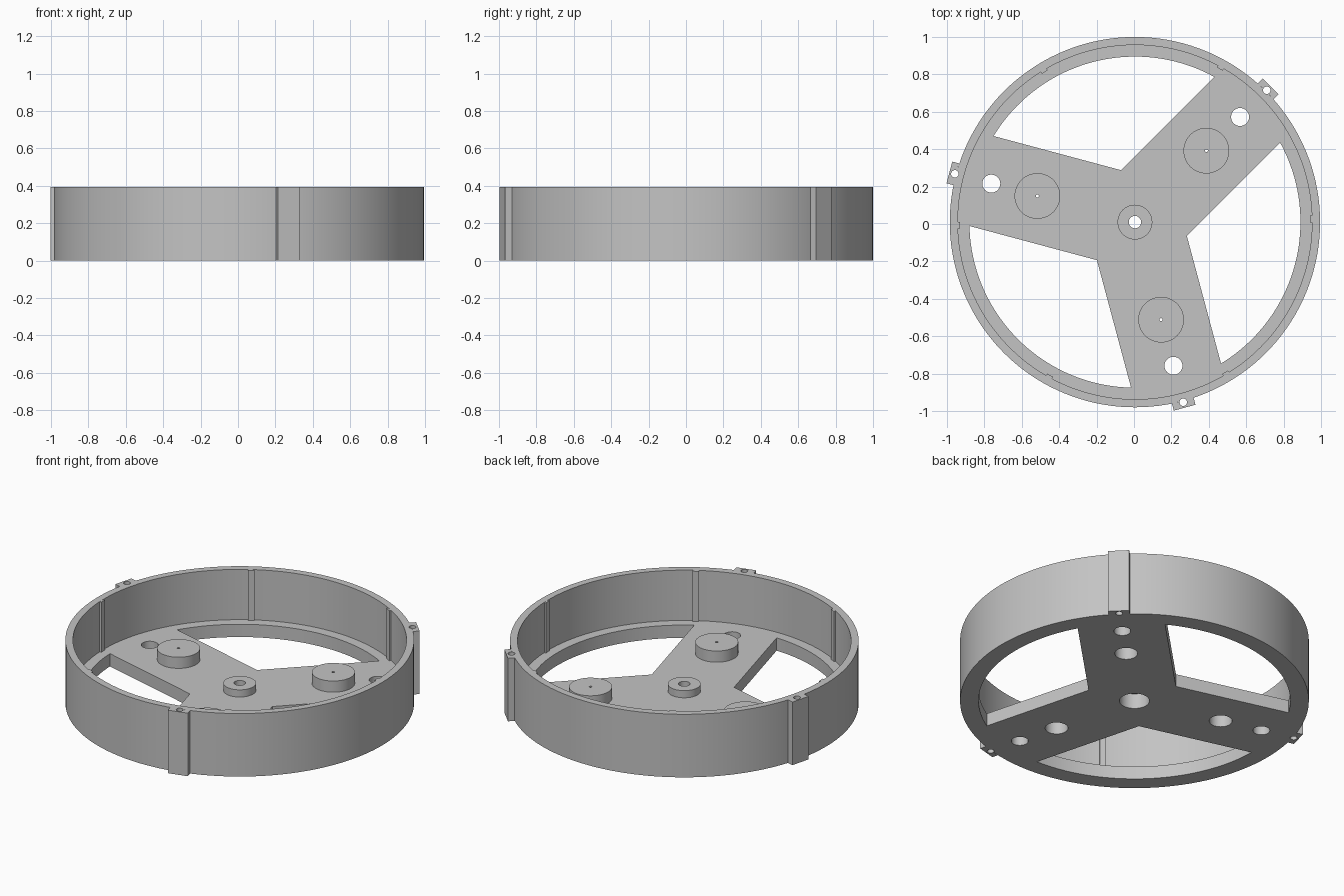
import bpy, bmesh
from math import sin, cos, asin, radians, degrees
from mathutils import Matrix

cube = bpy.data.objects.get("Cube")
if cube:
    bpy.data.objects.remove(cube, do_unlink=True)

# Main dimensions
CENTRE = Matrix.Translation((0.005, 0.01, 0))
HEIGHT, FLOOR = 0.395, 0.08
OUTER, WALL_IN, RIM_IN = 0.99, 0.947, 0.885
ARM_HALF = 0.249
ARMS = (45, 165, 285)

grey = bpy.data.materials.new("plain grey")
grey.use_nodes = True
grey.diffuse_color = (0.55, 0.55, 0.55, 1)
grey.node_tree.nodes["Principled BSDF"].inputs["Base Color"].default_value = grey.diffuse_color


def polar(r, deg):
    return r * cos(radians(deg)), r * sin(radians(deg))


def arc(r, start, end, steps):
    return [polar(r, start + (end - start) * i / steps) for i in range(steps + 1)]


def circle(r, x=0, steps=48):
    return [(px + x, py) for px, py in arc(r, 0, 360, steps)[:-1]]


def prism(bm, outline, z0, z1, turn=0):
    """Extrude a flat outline from z0 to z1, turned about the axis."""
    place = CENTRE @ Matrix.Rotation(radians(turn), 4, "Z")
    verts = [bm.verts.new(place @ Matrix.Translation((x, y, z0)).translation) for x, y in outline]
    base = bm.faces.new(verts)
    top = bmesh.ops.extrude_face_region(bm, geom=[base])["geom"]
    bmesh.ops.translate(bm, verts=[v for v in top if isinstance(v, bmesh.types.BMVert)],
                        vec=(0, 0, z1 - z0))


def make(name, *prisms):
    bm = bmesh.new()
    for p in prisms:
        prism(bm, *p)
    bmesh.ops.recalc_face_normals(bm, faces=bm.faces[:])
    mesh = bpy.data.meshes.new(name)
    bm.to_mesh(mesh)
    bm.free()
    mesh.materials.append(grey)
    obj = bpy.data.objects.new(name, mesh)
    bpy.context.collection.objects.link(obj)
    return obj


def select(obj):
    bpy.ops.object.select_all(action="DESELECT")
    obj.select_set(True)
    bpy.context.view_layer.objects.active = obj


def cut(obj, cutter):
    mod = obj.modifiers.new("cut", "BOOLEAN")
    mod.operation, mod.solver, mod.object = "DIFFERENCE", "EXACT", cutter
    mod.use_self = True
    select(obj)
    bpy.ops.object.modifier_apply(modifier=mod.name)


# Cutters: inner cavity, three windows, and all the holes
cavity = make("cavity_cutter", (circle(WALL_IN, 0, 144), FLOOR, 1))
edge = degrees(asin(ARM_HALF / RIM_IN))
window = [polar(ARM_HALF / sin(radians(60)), 60)] + arc(RIM_IN, edge, 120 - edge, 40)
windows = make("window_cutter", *[(window, -0.1, 0.2, a) for a in ARMS])
holes = [(circle(0.033), -0.1, 0.3), (circle(0.085), -0.1, 0.095)]
for a in ARMS:
    holes += [(circle(0.065, 0.54), -0.1, 0.12, a),         # pocket under boss
              (circle(0.008, 0.54, 12), -0.05, 0.3, a),     # pin hole
              (circle(0.048, 0.795), -0.1, 0.3, a),         # arm hole
              (circle(0.02, 0.997, 24), -0.1, 1, a)]        # lug hole
hole_cutter = make("hole_cutter", *holes)
cutters = (cavity, windows, hole_cutter)

# Drum with three-armed floor
drum = make("drum", (circle(OUTER, 0, 144), 0, HEIGHT))
cut(drum, cavity)
cut(drum, windows)

# Raised hub and arm bosses
hub = make("hub", (circle(0.093), FLOOR - 0.01, FLOOR + 0.045))
parts = [drum, hub]
for i, a in enumerate(ARMS, 1):
    parts.append(make(f"arm_boss_{i}", (circle(0.122, 0.54), FLOOR - 0.01, FLOOR + 0.07, a)))
    # Outer lug hugging the wall
    lug = [(1.027, -0.06), (1.027, 0.06)] + arc(OUTER, 3.475, -3.475, 6)
    parts.append(make(f"lug_{i}", (lug, 0, HEIGHT, a)))
for part in parts:
    cut(part, hole_cutter)

# Slim ribs inside the wall
rib = [(0.936, -0.018), (0.955, -0.018), (0.955, 0.018), (0.936, 0.018)]
for i in range(6):
    parts.append(make(f"wall_rib_{i + 1}", (rib, FLOOR - 0.005, HEIGHT - 0.001, 1 + 60 * i)))

for c in cutters:
    bpy.data.objects.remove(c, do_unlink=True)
for part in parts:
    select(part)
    bpy.ops.object.shade_smooth_by_angle(angle=radians(30))
